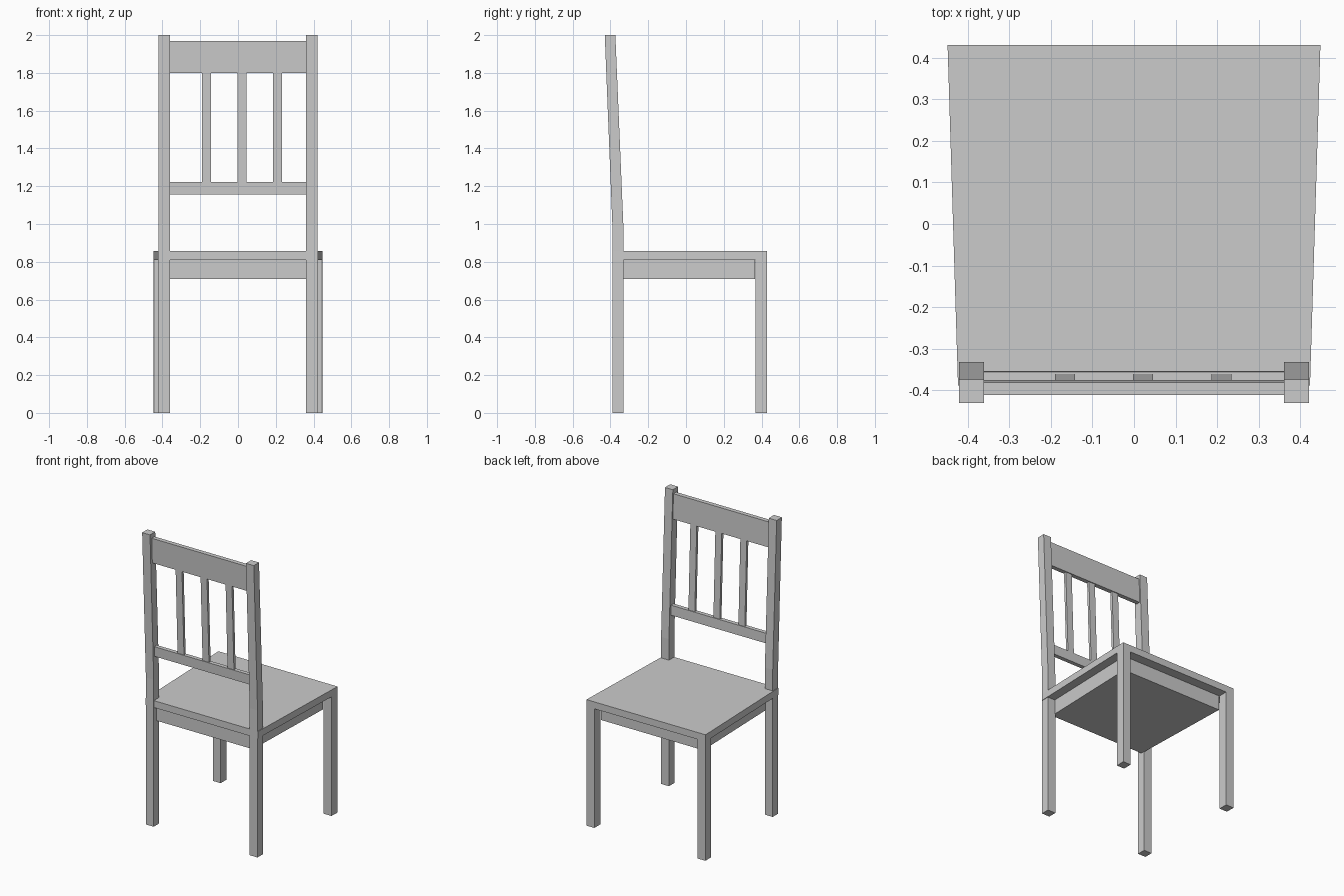
import bpy

if "Cube" in bpy.data.objects:
    bpy.data.objects.remove(bpy.data.objects["Cube"])


def loft(name, bottom, top):
    """Solid between two polygons with equal point counts."""
    n = len(bottom)
    faces = [tuple(reversed(range(n))), tuple(range(n, 2 * n))]
    faces += [(i, (i + 1) % n, n + (i + 1) % n, n + i) for i in range(n)]
    mesh = bpy.data.meshes.new(name)
    mesh.from_pydata(bottom + top, [], faces)
    obj = bpy.data.objects.new(name, mesh)
    bpy.context.collection.objects.link(obj)
    return obj


def mirror_x(obj):
    obj.modifiers.new("Mirror", 'MIRROR').use_axis[0] = True


def taper_block(name, y0, half0, y1, half1, z0, z1):
    """Symmetric trapezoid slab."""
    quad = [(-half0, y0), (half0, y0), (half1, y1), (-half1, y1)]
    return loft(name, [(x, y, z0) for x, y in quad], [(x, y, z1) for x, y in quad])


def leaning_bar(name, x0, x1, z0, z1, thick):
    """Bar that follows the tilt of the backrest."""
    def ring(z):
        c = -0.368 - 0.036 * (z - 1.19)
        a, b = c - thick / 2, c + thick / 2
        return [(x0, a, z), (x1, a, z), (x1, b, z), (x0, b, z)]
    return loft(name, ring(z0), ring(z1))


# Seat and the solid apron below it
taper_block("seat", -0.388, 0.423, 0.43, 0.448, 0.81, 0.857)
taper_block("apron", -0.36, 0.364, 0.364, 0.385, 0.71, 0.81)

# Front legs
quad = [(0.388, 0.367), (0.446, 0.367), (0.448, 0.43), (0.388, 0.43)]
mirror_x(loft("front_leg", [(x, y, 0) for x, y in quad], [(x, y, 0.81) for x, y in quad]))

# Back legs, bending into leaning posts
profile = [(-0.39, 0), (-0.332, 0), (-0.332, 1.0), (-0.374, 2), (-0.43, 2), (-0.39, 1.0)]
mirror_x(loft("back_post", [(0.361, y, z) for y, z in reversed(profile)],
              [(0.42, y, z) for y, z in reversed(profile)]))

# Backrest rails and slats
leaning_bar("top_rail", -0.363, 0.363, 1.80, 1.97, 0.03)
leaning_bar("lower_rail", -0.365, 0.363, 1.155, 1.222, 0.028)
for x in (-0.166, 0.022, 0.21):
    leaning_bar("back_slat", x - 0.024, x + 0.024, 1.222, 1.80, 0.018)

# Consistent outward normals
import bmesh
for obj in bpy.context.collection.objects:
    bm = bmesh.new()
    bm.from_mesh(obj.data)
    bmesh.ops.recalc_face_normals(bm, faces=bm.faces)
    bm.to_mesh(obj.data)
    bm.free()
